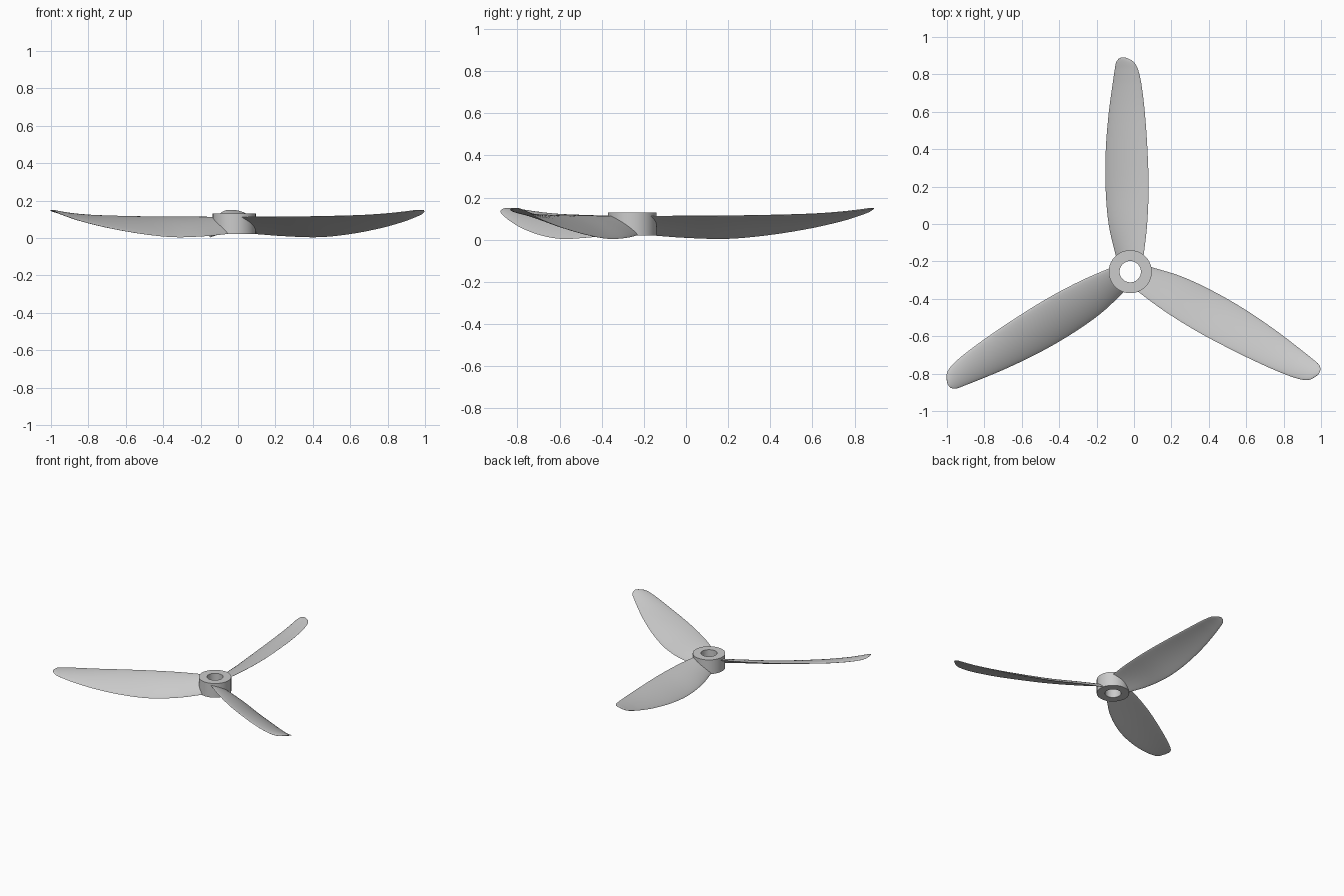
import bpy, bmesh, math
from mathutils import Vector, Matrix

old = bpy.data.objects.get("Cube")
if old:
    bpy.data.objects.remove(old, do_unlink=True)

HUB = Vector((-0.02, -0.255, 0))
grey = bpy.data.materials.new("light_grey")
grey.use_nodes = True
colour = (0.6, 0.6, 0.6, 1)
grey.diffuse_color = colour
grey.node_tree.nodes["Principled BSDF"].inputs["Base Color"].default_value = colour


def finish(bm, name, angle):
    bmesh.ops.recalc_face_normals(bm, faces=bm.faces)
    mesh = bpy.data.meshes.new(name)
    bm.to_mesh(mesh)
    bm.free()
    mesh.materials.append(grey)
    obj = bpy.data.objects.new(name, mesh)
    bpy.context.collection.objects.link(obj)
    bpy.ops.object.select_all(action="DESELECT")
    obj.select_set(True)
    bpy.context.view_layer.objects.active = obj
    bpy.ops.object.shade_smooth_by_angle(angle=math.radians(angle))
    return obj


def bridge(bm, loops, closed):
    pairs = zip(loops, loops[1:] + loops[:1]) if closed else zip(loops, loops[1:])
    for a, b in pairs:
        for i in range(len(a)):
            j = (i + 1) % len(a)
            bm.faces.new((a[i], a[j], b[j], b[i]))


# Hub: a thick ring with a straight bore
bm = bmesh.new()
SIDES = 64
rings = []
for r, z in ((0.057, 0.02), (0.115, 0.02), (0.115, 0.13), (0.057, 0.13)):
    rings.append([bm.verts.new(HUB + Vector((r * math.cos(k * math.tau / SIDES),
                                             r * math.sin(k * math.tau / SIDES), z)))
                  for k in range(SIDES)])
bridge(bm, rings, True)
finish(bm, "hub", 30)

# Blade stations: radius, low edge x, high edge x, low edge z, high edge z
STATIONS = [
    (0.075, -0.075, 0.07, 0.022, 0.112),
    (0.25, -0.115, 0.09, 0.009, 0.113),
    (0.45, -0.132, 0.098, 0.004, 0.114),
    (0.65, -0.131, 0.092, 0.022, 0.117),
    (0.85, -0.115, 0.078, 0.055, 0.122),
    (1.0, -0.095, 0.06, 0.09, 0.131),
    (1.08, -0.083, 0.042, 0.115, 0.139),
    (1.12, -0.075, 0.02, 0.13, 0.145),
    (1.14, -0.06, -0.012, 0.141, 0.148),
    (1.146, -0.045, -0.03, 0.146, 0.149),
]


def smooth_stations(points, steps):
    """Cubic interpolation through the stations."""
    out = []
    last = len(points) - 1
    for i in range(last):
        p0, p1 = points[max(i - 1, 0)], points[i]
        p2, p3 = points[i + 1], points[min(i + 2, last)]
        h = p2[0] - p1[0]
        for k in range(steps):
            t = k / steps
            row = [p1[0] + h * t]
            for a, b, c, d in list(zip(p0, p1, p2, p3))[1:]:
                m1 = (c - a) / (p2[0] - p0[0]) * h
                m2 = (d - b) / (p3[0] - p1[0]) * h
                row.append(b + m1 * t + (3 * (c - b) - 2 * m1 - m2) * t ** 2
                           + (2 * (b - c) + m1 + m2) * t ** 3)
            out.append(row)
    return out + [points[-1]]


def section(y, x0, x1, z0, z1, n=14):
    """Closed cambered aerofoil between the low and the high edge."""
    low, high = Vector((x0, y, z0)), Vector((x1, y, z1))
    chord = high - low
    length = chord.length
    normal = Vector((-chord.z, 0, chord.x)).normalized()
    thick = min(0.018, length * 0.12)
    loop = []
    for k in range(2 * n):
        a = math.pi * k / n
        s = (1 - math.cos(a)) / 2
        camber = 0.2 * length * s * (1 - s)
        loop.append(low + chord * s + normal * (camber + thick / 2 * math.sin(a)))
    return loop


# Three equal blades around the hub
rows = smooth_stations(STATIONS, 5)
for index, name in enumerate(("rear_blade", "left_blade", "right_blade")):
    turn = Matrix.Translation(HUB) @ Matrix.Rotation(-index * math.tau / 3, 4, "Z")
    bm = bmesh.new()
    loops = [[bm.verts.new(turn @ p) for p in section(*row)] for row in rows]
    bridge(bm, loops, False)
    bm.faces.new(loops[0])
    bm.faces.new(loops[-1])
    finish(bm, name, 50)
